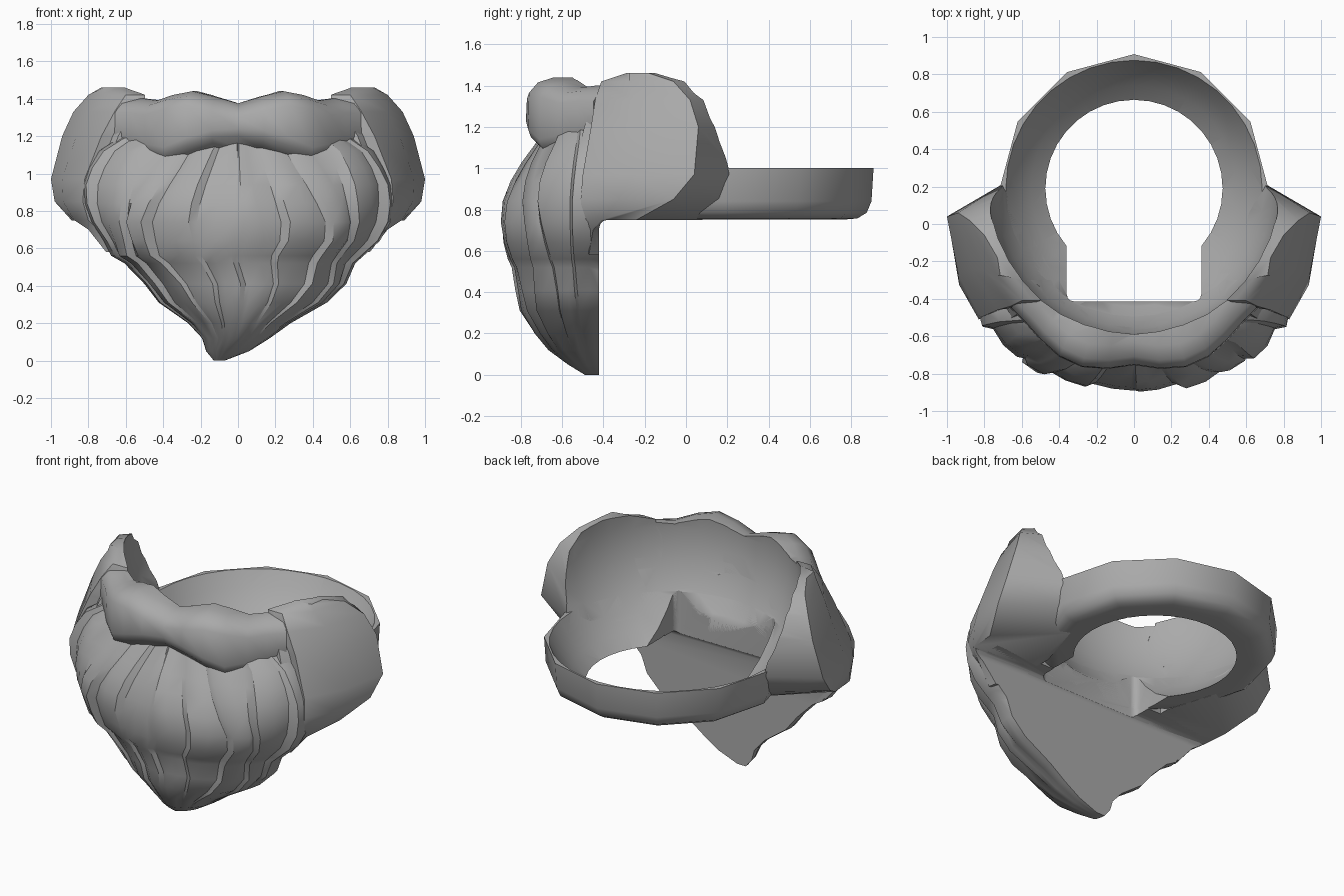
import bpy, bmesh, math
from mathutils import Vector

if "Cube" in bpy.data.objects:
    bpy.data.objects.remove(bpy.data.objects["Cube"], do_unlink=True)

grey = bpy.data.materials.new("plain grey")
grey.use_nodes = True
grey.diffuse_color = (0.4, 0.4, 0.4, 1)
grey.node_tree.nodes["Principled BSDF"].inputs["Base Color"].default_value = (0.4, 0.4, 0.4, 1)

HEAD = Vector((0, 0.19, 1.37))   # centre of the hollow for the head
HEAD_R = 0.78


def finish(name, bm):
    bmesh.ops.recalc_face_normals(bm, faces=bm.faces)
    mesh = bpy.data.meshes.new(name)
    bm.to_mesh(mesh)
    bm.free()
    mesh.materials.append(grey)
    obj = bpy.data.objects.new(name, mesh)
    bpy.context.collection.objects.link(obj)
    return obj


def loft(name, rings, closed=False):
    """Skin a row of equal point loops; cap the ends unless closed."""
    bm = bmesh.new()
    loops = [[bm.verts.new(p) for p in ring] for ring in rings]
    pairs = list(zip(loops, loops[1:]))
    if closed:
        pairs.append((loops[-1], loops[0]))
    else:
        bm.faces.new(loops[0])
        bm.faces.new(loops[-1])
    n = len(loops[0])
    for a, b in pairs:
        for i in range(n):
            j = (i + 1) % n
            bm.faces.new((a[i], a[j], b[j], b[i]))
    return finish(name, bm)


def block(name, low, high, bevel):
    bm = bmesh.new()
    bmesh.ops.create_cube(bm, size=1)
    low, high = Vector(low), Vector(high)
    for v in bm.verts:
        v.co = (low + high) / 2 + v.co * (high - low)
    bmesh.ops.bevel(bm, geom=bm.edges[:], offset=bevel, segments=3, profile=0.5, affect='EDGES')
    obj = finish(name, bm)
    obj.hide_render = True
    return obj


# Cutters: head hollow, neck opening, space behind the beard
bm = bmesh.new()
bmesh.ops.create_uvsphere(bm, u_segments=36, v_segments=20, radius=HEAD_R)
bmesh.ops.translate(bm, verts=bm.verts, vec=HEAD)
head_cutter = finish("head_cutter", bm)
head_cutter.hide_render = True
neck_cutter = block("neck_cutter", (-0.36, -0.414, -1), (0.36, 0.2, 1.2), 0.04)
back_cutter = block("back_cutter", (-2, -0.42, -1), (2, 2, 0.75), 0.04)
cutters = [head_cutter, back_cutter, neck_cutter]

# Neck ring: twelve-sided lathe with a rounded lower edge
profile = [(0.475, 0.752), (0.58, 0.752), (0.64, 0.757), (0.685, 0.785),
           (0.708, 0.84), (0.718, 1.0), (0.475, 1.0)]
ring_loops = []
for i in range(12):
    a = math.radians(30 * i)
    ring_loops.append([(r * math.cos(a), HEAD.y + r * math.sin(a), z) for r, z in profile])
neck_ring = loft("neck_ring", ring_loops, closed=True)

# Beard: half-round layers with stepped strands; z, left x, right x, depth
layers = [(0.0, -0.07, -0.13, 0.08), (0.05, 0.06, -0.17, 0.16), (0.12, 0.17, -0.19, 0.25),
          (0.20, 0.28, -0.26, 0.31), (0.31, 0.47, -0.41, 0.37), (0.41, 0.57, -0.49, 0.39),
          (0.52, 0.61, -0.60, 0.41), (0.56, 0.65, -0.67, 0.43), (0.64, 0.73, -0.71, 0.455),
          (0.74, 0.78, -0.77, 0.465), (0.84, 0.80, -0.80, 0.45), (0.94, 0.80, -0.80, 0.41),
          (1.03, 0.77, -0.77, 0.36), (1.12, 0.72, -0.72, 0.30), (1.19, 0.62, -0.62, 0.26)]
STRANDS = 5


def strand_side(side, z, left, right, d):
    pts = []
    cx, w = (left + right) / 2, (left - right) / 2
    gather = 1 + 1.2 * max(0, z - 0.7)       # strands draw together under the lip
    fade = min(1, z / 0.3)
    for s in range(STRANDS):
        start = 0.7 if s == 0 else 0.0       # broad middle lock without a groove
        for frac, height in ((0.0, start), (0.14, 1.0), (0.6, 0.75)):
            u = ((s + frac) / STRANDS) ** gather
            t = u * math.pi / 2 + 0.05 * math.sin(6 * z + 2 * s) * math.sin(math.pi * u)
            wave = 0.7 + 0.3 * math.sin(7 * z + 2 * s + side)
            k = 1 + 0.07 * height * wave * fade
            pts.append((cx + side * w * k * math.sin(t), -0.41 - d * k * math.cos(t), z))
    pts.append((cx + side * w, -0.41, z))
    pts.append((cx + side * w, -0.30, z))
    return pts


beard = loft("beard", [strand_side(1, *l) + strand_side(-1, *l)[:0:-1] for l in layers])

# Cheeks: z, outer x, crease y, back x, back y, front x, front y
cheek_layers = [(0.58, 0.69, -0.40, 0.50, -0.30, 0.66, -0.46),
                (0.70, 0.79, -0.33, 0.55, -0.10, 0.75, -0.49),
                (0.75, 0.89, -0.24, 0.55, 0.08, 0.80, -0.50),
                (0.85, 0.98, -0.06, 0.68, 0.17, 0.83, -0.51),
                (0.97, 1.00, 0.04, 0.70, 0.215, 0.82, -0.50),
                (1.20, 0.94, 0.06, 0.73, 0.15, 0.73, -0.46),
                (1.33, 0.88, 0.02, 0.74, 0.10, 0.66, -0.44),
                (1.42, 0.80, -0.06, 0.73, 0.01, 0.60, -0.41),
                (1.46, 0.73, -0.18, 0.66, -0.12, 0.64, -0.29)]
cheeks = []
for name, s in (("left_cheek", 1), ("right_cheek", -1)):
    loops = []
    for z, ox, cy, bx, by, fx, fy in cheek_layers:
        mid_x = (ox + fx) / 2 + 0.03
        mid_y = (cy + fy) / 2 - 0.04
        lock = min(1, max(0, (1.33 - z) / 0.2))    # front lock dies out at the top
        outline = [(bx, by), (ox, cy), (mid_x, mid_y), (fx, fy), (fx - 0.06, fy + 0.03 * lock),
                   (fx - 0.09, fy - 0.05 * lock), (0.46, fy + 0.02), (0.45, -0.24)]
        loops.append([(s * x, y, z) for x, y in outline])
    cheeks.append(loft(name, loops))

# Moustache: x, outer y, lower z, upper z, swept around the face
half = [(0.0, -0.755, 1.14, 1.375), (0.14, -0.775, 1.13, 1.41), (0.28, -0.765, 1.09, 1.44),
        (0.40, -0.71, 1.04, 1.42), (0.50, -0.62, 1.06, 1.39), (0.58, -0.53, 1.08, 1.40),
        (0.66, -0.45, 1.11, 1.40)]
stations = [(-x, y, lo, hi) for x, y, lo, hi in half[:0:-1]] + half
loops = []
for x, y, lo, hi in stations:
    section = [(0.6, hi), (0.87, hi), (0.95, hi - 0.025), (0.995, hi - 0.075),
               (1.0, lo + 0.1), (0.985, lo + 0.06), (0.92, lo), (0.6, lo)]
    loops.append([(x * k, HEAD.y + (y - HEAD.y) * k, z) for k, z in section])
moustache = loft("moustache", loops)

# Carve every part, then smooth it
for part, sharp in [(neck_ring, 45), (beard, 32), (moustache, 42), (cheeks[0], 38), (cheeks[1], 38)]:
    bpy.ops.object.select_all(action='DESELECT')
    part.select_set(True)
    bpy.context.view_layer.objects.active = part
    for cutter in cutters:
        mod = part.modifiers.new(cutter.name, 'BOOLEAN')
        mod.operation = 'DIFFERENCE'
        mod.solver = 'EXACT'
        mod.object = cutter
        bpy.ops.object.modifier_apply(modifier=mod.name)
    bpy.ops.object.shade_smooth_by_angle(angle=math.radians(sharp))

for cutter in cutters:
    bpy.data.objects.remove(cutter, do_unlink=True)
